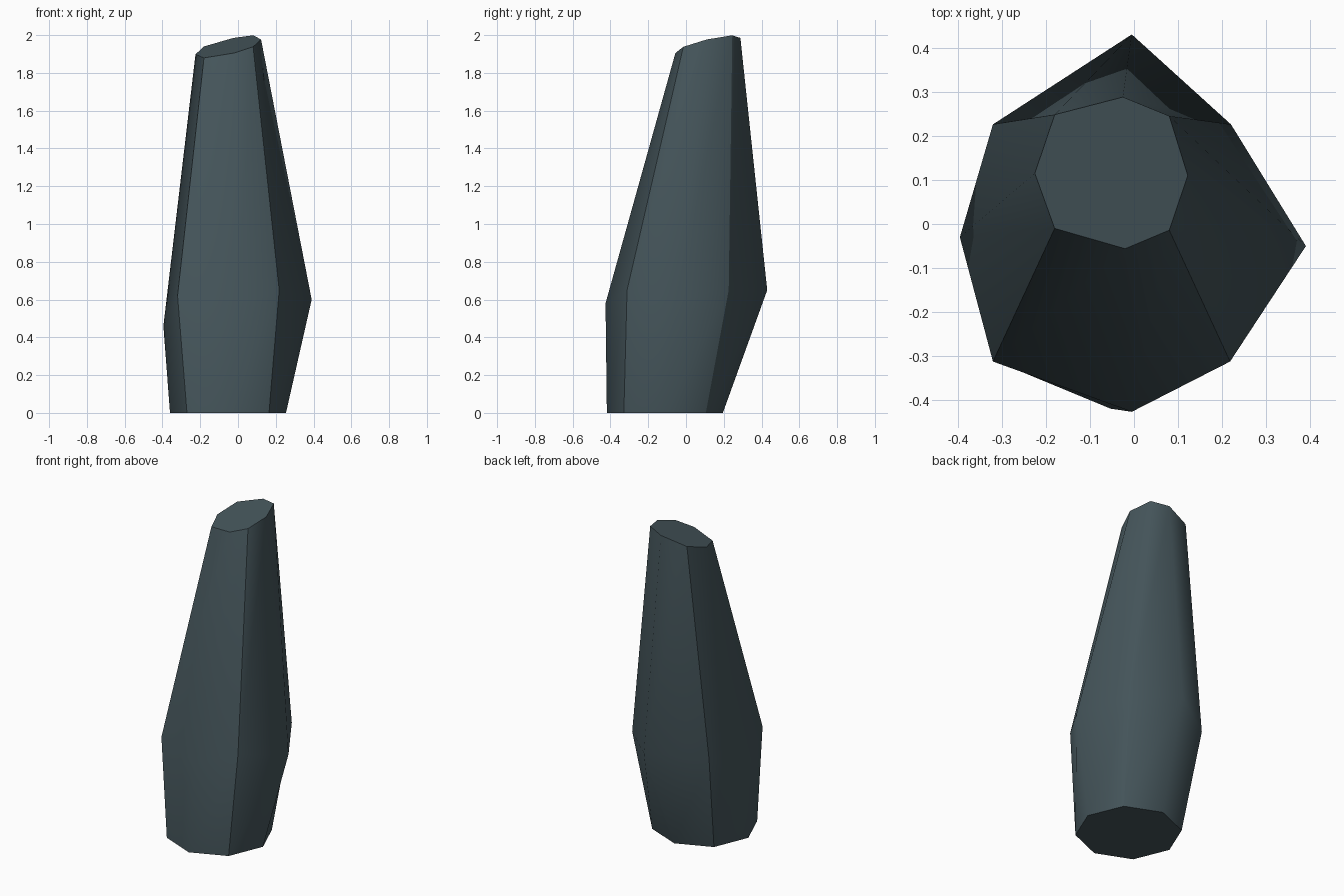
import bpy, bmesh, math

if "Cube" in bpy.data.objects:
    bpy.data.objects.remove(bpy.data.objects["Cube"])

# Slate colour
slate = bpy.data.materials.new("dark_slate")
slate.diffuse_color = (0.06, 0.092, 0.105, 1)
slate.use_nodes = True
slate.node_tree.nodes["Principled BSDF"].inputs["Base Color"].default_value = slate.diffuse_color

# Cross-sections, counter-clockwise from the right-hand corner
r = 0.307
base = [(-0.053 + r * math.cos(k * math.pi / 4),
         -0.112 + r * math.sin(k * math.pi / 4), 0) for k in range(8)]
belly = [(0.39, -0.05, 0.60), (0.22, 0.226, 0.65), (-0.005, 0.43, 0.65), (-0.32, 0.226, 0.62),
         (-0.395, -0.03, 0.46), (-0.32, -0.312, 0.62), (-0.005, -0.426, 0.58), (0.218, -0.312, 0.65)]
crown_xy = [(0.122, 0.11), (0.08, 0.245), (-0.025, 0.288), (-0.18, 0.248),
            (-0.225, 0.115), (-0.18, -0.01), (-0.02, -0.056), (0.08, -0.014)]
crown = [(x, y, 1.923 + 0.23 * x + 0.235 * y) for x, y in crown_xy]  # slanted cut

# Standing stone: skin the rings and cap both ends
bm = bmesh.new()
rings = [[bm.verts.new(p) for p in ring] for ring in (base, belly, crown)]
for lo, hi in zip(rings, rings[1:]):
    for i in range(8):
        j = (i + 1) % 8
        bm.faces.new((lo[i], lo[j], hi[j], hi[i])).smooth = True
bm.faces.new(rings[0][::-1])
bm.faces.new(rings[2])

# Hard edges around the caps and down the diagonal corners
for ring in (rings[0], rings[2]):
    for i in range(8):
        bm.edges.get((ring[i], ring[(i + 1) % 8])).smooth = False
for lo, hi in zip(rings, rings[1:]):
    for i in (1, 3, 5, 7):
        bm.edges.get((lo[i], hi[i])).smooth = False

mesh = bpy.data.meshes.new("standing_stone")
bm.to_mesh(mesh)
bm.free()
mesh.materials.append(slate)
bpy.context.collection.objects.link(bpy.data.objects.new("standing_stone", mesh))
